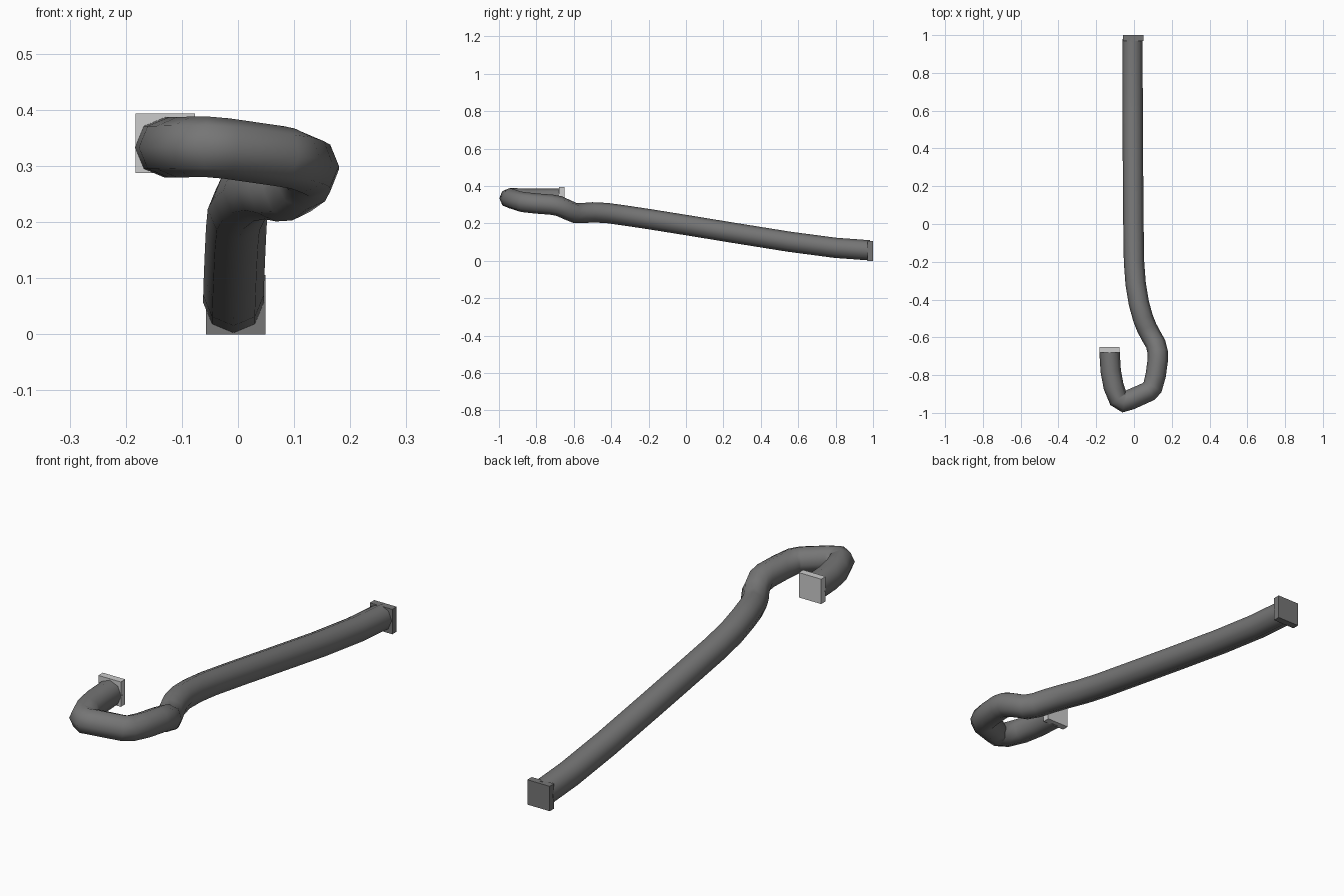
import bpy

cube = bpy.data.objects.get("Cube")
if cube:
    bpy.data.objects.remove(cube, do_unlink=True)


def material(name, value):
    mat = bpy.data.materials.new(name)
    mat.use_nodes = True
    colour = (value, value, value, 1)
    mat.diffuse_color = colour
    mat.node_tree.nodes["Principled BSDF"].inputs["Base Color"].default_value = colour
    return mat


dark = material("dark grey", 0.18)
light = material("light grey", 0.6)


# Square flange plates closing the two ends
def plate(name, centre, mat):
    bpy.ops.mesh.primitive_cube_add(size=1, location=centre)
    obj = bpy.context.object
    obj.name = name
    obj.scale = (0.106, 0.03, 0.106)
    obj.data.materials.append(mat)


plate("back_end_plate", (-0.004, 0.985, 0.053), dark)
plate("hook_end_plate", (-0.13, -0.665, 0.34), light)

# Bent pipe: long straight run, dip, then a hook
path = [
    (-0.008, 0.98, 0.056), (-0.008, 0.8, 0.069), (-0.007, 0.55, 0.102),
    (-0.005, 0.25, 0.15), (-0.003, 0, 0.191), (0, -0.2, 0.223),
    (0.009, -0.32, 0.241), (0.026, -0.42, 0.255), (0.048, -0.5, 0.259),
    (0.068, -0.55, 0.255), (0.092, -0.595, 0.256), (0.115, -0.635, 0.273),
    (0.126, -0.68, 0.293), (0.126, -0.72, 0.3), (0.115, -0.8, 0.306),
    (0.098, -0.865, 0.313), (0.077, -0.887, 0.317), (-0.02, -0.93, 0.331),
    (-0.055, -0.944, 0.334), (-0.083, -0.925, 0.334), (-0.108, -0.86, 0.333),
    (-0.123, -0.78, 0.333), (-0.13, -0.67, 0.333),
]
curve = bpy.data.curves.new("pipe", "CURVE")
curve.dimensions = "3D"
curve.twist_mode = "Z_UP"
curve.bevel_depth = 0.054
curve.bevel_resolution = 2
curve.use_fill_caps = True
spline = curve.splines.new("POLY")
spline.points.add(len(path) - 1)
for point, co in zip(spline.points, path):
    point.co = (*co, 1)
spline.use_smooth = True
curve.materials.append(dark)
pipe = bpy.data.objects.new("pipe", curve)
bpy.context.collection.objects.link(pipe)
